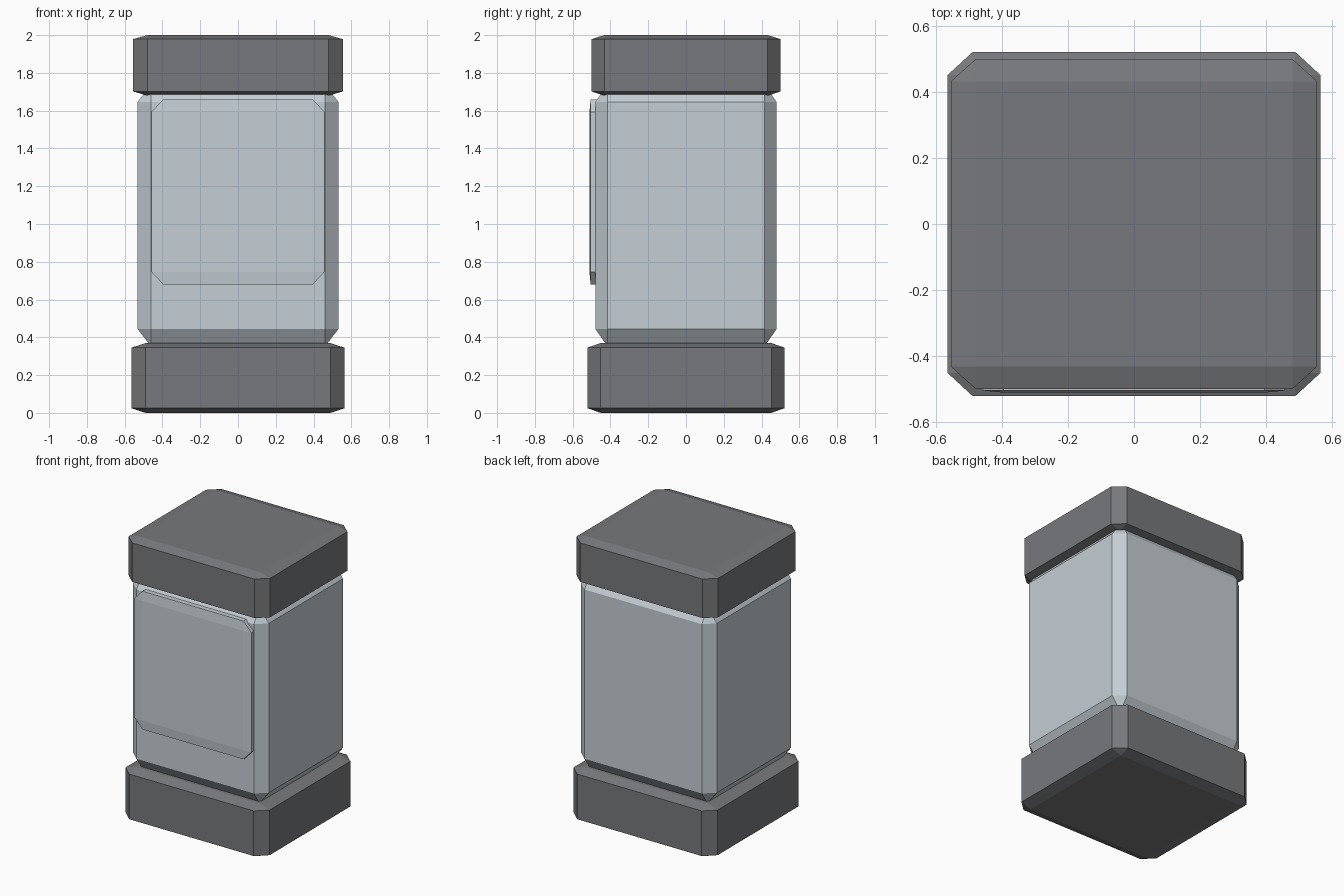
import bpy
import bmesh

cube = bpy.data.objects.get("Cube")
if cube:
    bpy.data.objects.remove(cube, do_unlink=True)


def make_material(name, rgb):
    mat = bpy.data.materials.new(name)
    mat.use_nodes = True
    color = (*rgb, 1.0)
    mat.diffuse_color = color
    mat.node_tree.nodes["Principled BSDF"].inputs["Base Color"].default_value = color
    return mat


def chamfered_box(name, low, high, mat, chamfer=0.0675):
    """Bevel a unit cube, then stretch it so the chamfers scale with each side."""
    bm = bmesh.new()
    bmesh.ops.create_cube(bm, size=1)
    bmesh.ops.bevel(bm, geom=bm.edges[:], offset=chamfer, offset_type='OFFSET',
                    segments=1, profile=0.5, affect='EDGES')
    for v in bm.verts:
        for i in range(3):
            v.co[i] = low[i] + (v.co[i] + 0.5) * (high[i] - low[i])
    bmesh.ops.recalc_face_normals(bm, faces=bm.faces[:])
    mesh = bpy.data.meshes.new(name)
    bm.to_mesh(mesh)
    bm.free()
    mesh.materials.append(mat)
    obj = bpy.data.objects.new(name, mesh)
    bpy.context.collection.objects.link(obj)
    return obj


dark_grey = make_material("dark grey", (0.185, 0.19, 0.2))
pale_grey = make_material("pale blue grey", (0.56, 0.62, 0.66))

# Base, body and cap stacked on the vertical axis
chamfered_box("base", (-0.565, -0.522, 0), (0.565, 0.522, 0.37), dark_grey)
chamfered_box("body", (-0.532, -0.48, 0.351), (0.532, 0.48, 1.739), pale_grey)
chamfered_box("cap", (-0.555, -0.5, 1.68), (0.555, 0.5, 2), dark_grey)

# Raised panel on the front of the body
chamfered_box("front_panel", (-0.458, -0.511, 0.68), (0.458, -0.42, 1.66), pale_grey)
